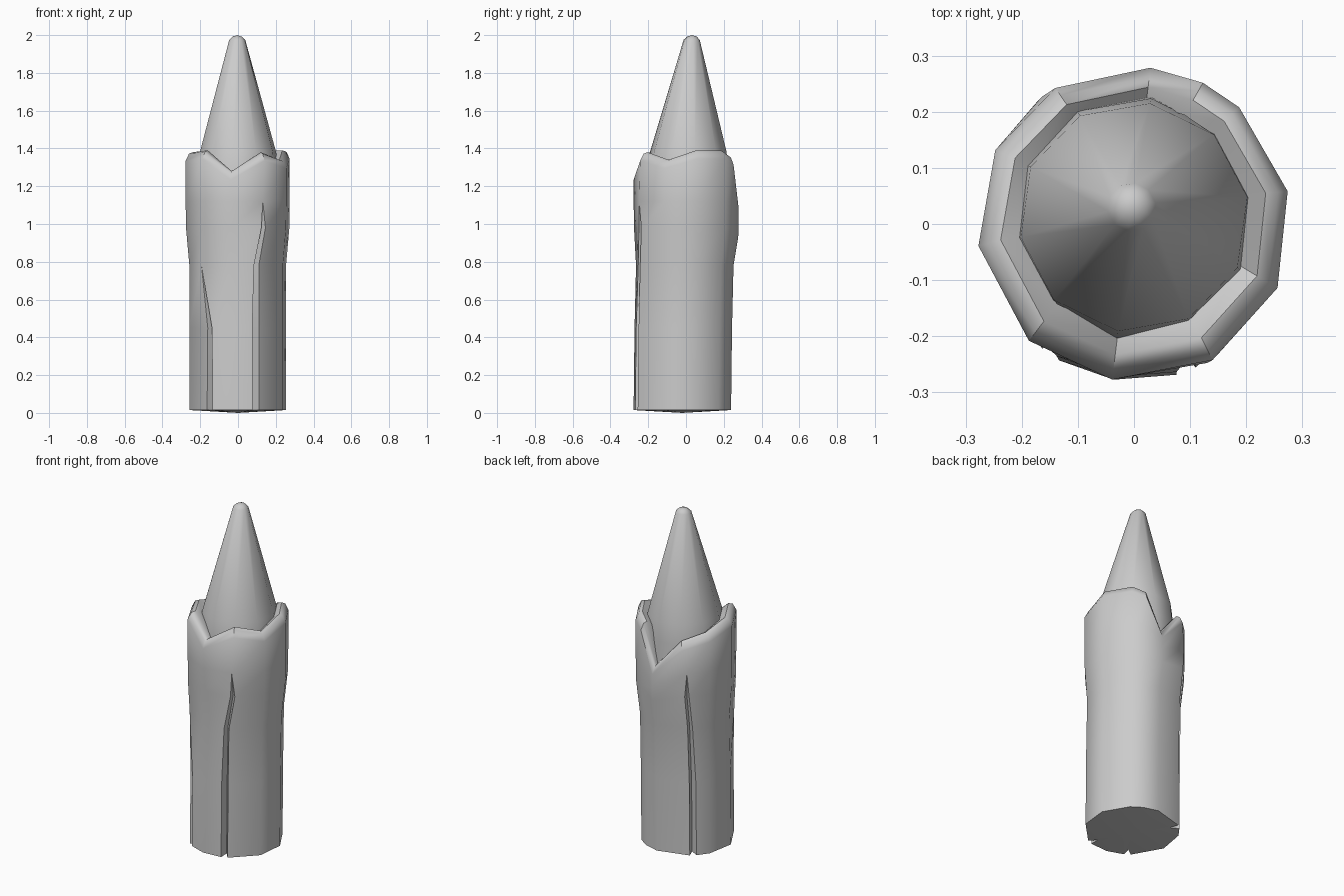
import bpy, bmesh
from math import radians, sin, cos

if "Cube" in bpy.data.objects:
    bpy.data.objects.remove(bpy.data.objects["Cube"])


def finish(name, bm):
    bmesh.ops.remove_doubles(bm, verts=bm.verts, dist=0.0005)
    bmesh.ops.recalc_face_normals(bm, faces=bm.faces)
    mesh = bpy.data.meshes.new(name)
    bm.to_mesh(mesh)
    bm.free()
    ob = bpy.data.objects.new(name, mesh)
    bpy.context.collection.objects.link(ob)
    bpy.ops.object.select_all(action='DESELECT')
    ob.select_set(True)
    bpy.context.view_layer.objects.active = ob
    bpy.ops.object.shade_smooth_by_angle(angle=radians(45))


def skin(bm, rings):
    # bridge consecutive closed rings with quads
    vs = [[bm.verts.new(p) for p in ring] for ring in rings]
    for a, b in zip(vs, vs[1:]):
        for i in range(len(a)):
            j = (i + 1) % len(a)
            bm.faces.new((a[i], a[j], b[j], b[i]))
    return vs


def fan(bm, ring, point):
    c = bm.verts.new(point)
    for i in range(len(ring)):
        bm.faces.new((ring[i], ring[(i + 1) % len(ring)], c))


# Bark: (angle, rim height) around the post; the rim is jagged
columns = [(12, 1.39), (48, 1.39), (64, 1.36), (84, 1.13), (120, 1.30),
           (152, 1.34), (188, 1.38), (228, 1.39), (262, 1.28), (300, 1.38),
           (336, 1.34)]
# Cracks: angle and half width at each level, rising from the base
cracks = {120: ([131, 131, 129, 126, 126], [4, 4, 3, 2.5, 0]),
          228: ([235, 235, 222, 227, 228], [4, 3, 0, 0, 0]),
          300: ([291, 291, 292, 299, 298], [4, 4, 3, 2.5, 0])}
# Levels: height, radius, y offset
levels = [(0.015, 0.26, -0.02), (0.45, 0.26, -0.015), (0.78, 0.26, -0.007),
          (0.98, 0.278, 0), (1.12, 0.28, 0)]
# Rounded lip: drop below the rim height, radius, y offset
lip = [(0.045, 0.28, 0), (0.008, 0.262, 0.002), (0.0, 0.24, 0.005),
       (0.025, 0.205, 0.01)]


def point(a, r, cy, z):
    return (r * cos(radians(a)), cy + r * sin(radians(a)), z)


rings = []
for k, (z, r, cy) in enumerate(levels):
    ring = []
    for a, h in columns:
        zz = min(z, h - (0.2 if k == 3 else 0.12)) if k > 2 else z
        if a in cracks:
            ang, w = cracks[a][0][k], cracks[a][1][k]
            ring += [point(ang - w, r, cy, zz),
                     point(ang, r - 0.013 * w, cy, zz),
                     point(ang + w, r, cy, zz)]
        else:
            ring.append(point(a, r, cy, zz))
    rings.append(ring)
for d, r, cy in lip:
    ring = []
    for a, h in columns:
        ring += [point(a, r, cy, h - d)] * (3 if a in cracks else 1)
    rings.append(ring)

bm = bmesh.new()
vs = skin(bm, rings)
fan(bm, vs[0], (0, -0.02, 0))
finish("bark", bm)

# Sharpened wooden core with a blunt tip
core = [(0.9, 0.222, 0, 0.01), (1.26, 0.216, 0, 0.01), (1.38, 0.205, 0, 0.012),
        (1.975, 0.043, -0.004, 0.03), (1.992, 0.025, -0.004, 0.032)]
bm = bmesh.new()
vs = skin(bm, [[(cx + r * cos(radians(10 + 36 * i)),
                 cy + r * sin(radians(10 + 36 * i)), z) for i in range(10)]
               for z, r, cx, cy in core])
fan(bm, vs[-1], (-0.004, 0.032, 2.0))
finish("sharpened_core", bm)
